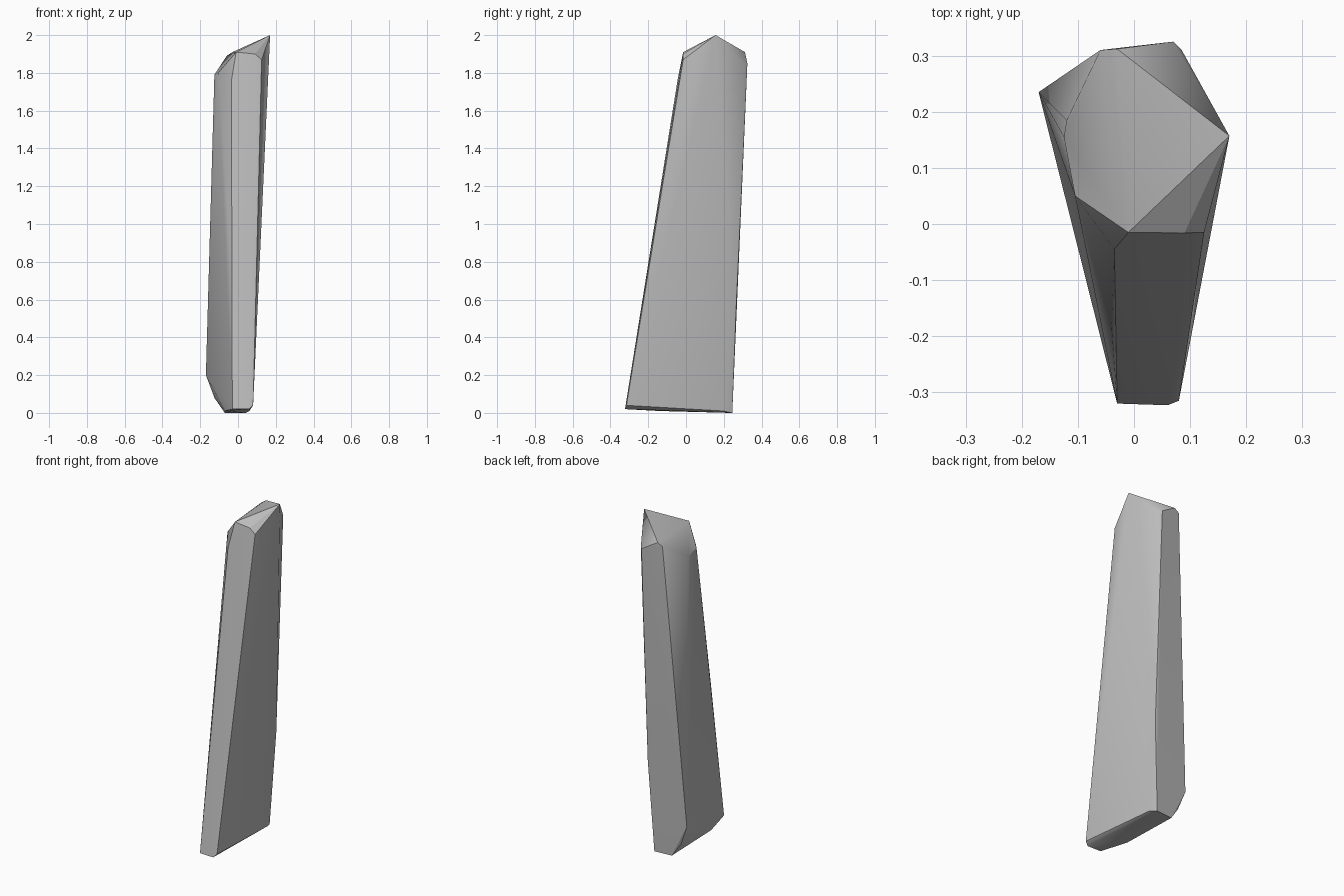
import bpy, bmesh, math

if "Cube" in bpy.data.objects:
    bpy.data.objects.remove(bpy.data.objects["Cube"])

# Corner points of the faceted stone shard, ring by ring
foot = [(-0.03, -0.32, 0.02), (0.06, -0.323, 0.02), (0.08, -0.315, 0.04),
        (-0.07, -0.14, 0.01), (-0.07, 0.235, 0.0), (0.04, 0.245, 0.0),
        (0.06, 0.2, 0.01)]
flank = [(-0.17, 0.235, 0.2), (-0.125, 0.225, 0.08),
         (-0.04, -0.185, 0.84), (0.07, 0.265, 0.55)]
shoulder = [(-0.035, -0.045, 1.76), (-0.105, 0.05, 1.80),
            (-0.125, 0.155, 1.79), (-0.12, 0.185, 1.79),
            (0.07, 0.325, 1.85), (0.085, 0.31, 1.85)]
crown = [(-0.01, -0.015, 1.91), (0.09, -0.016, 1.90), (0.125, -0.015, 1.87),
         (-0.06, 0.31, 1.89), (-0.03, 0.312, 1.91), (0.17, 0.157, 2.0)]

# Wrap the corners in a convex skin
bm = bmesh.new()
for p in foot + flank + shoulder + crown:
    bm.verts.new(p)
bmesh.ops.convex_hull(bm, input=bm.verts[:])
loose = [v for v in bm.verts if not v.link_faces]
bmesh.ops.delete(bm, geom=loose, context='VERTS')
bmesh.ops.recalc_face_normals(bm, faces=bm.faces[:])

mesh = bpy.data.meshes.new("stone_shard")
bm.to_mesh(mesh)
bm.free()
shard = bpy.data.objects.new("stone_shard", mesh)
bpy.context.collection.objects.link(shard)

# Plain grey stone
stone = bpy.data.materials.new("grey_stone")
stone.diffuse_color = (0.5, 0.5, 0.5, 1)
stone.use_nodes = True
stone.node_tree.nodes["Principled BSDF"].inputs["Base Color"].default_value = stone.diffuse_color
mesh.materials.append(stone)

# Soft shading across shallow facets, crisp main edges
bpy.context.view_layer.objects.active = shard
shard.select_set(True)
bpy.ops.object.shade_smooth_by_angle(angle=math.radians(30))
